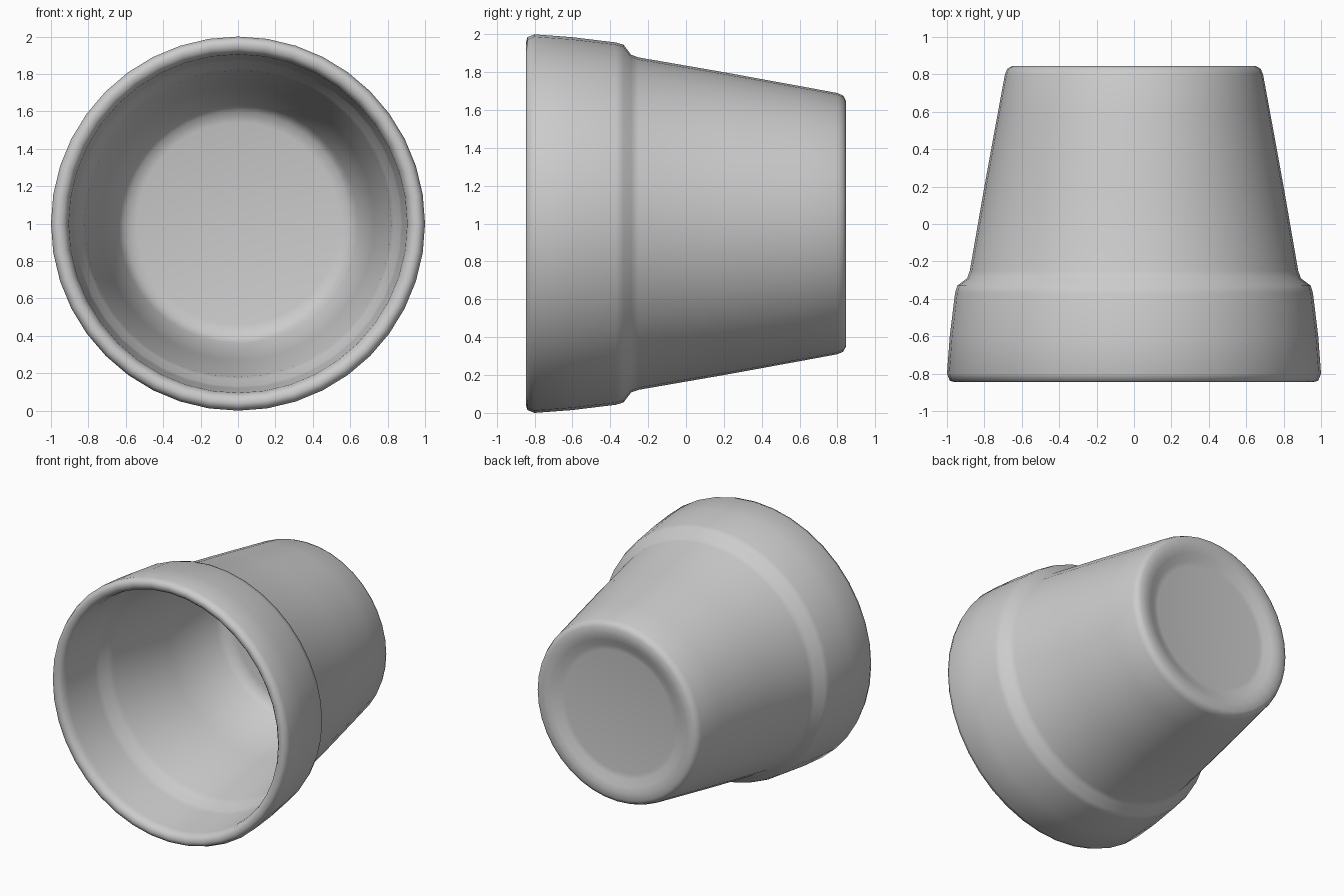
import bpy, bmesh, math

if "Cube" in bpy.data.objects:
    bpy.data.objects.remove(bpy.data.objects["Cube"])

SEGMENTS = 40

# Lathe profile (y along the axis, radius): inner floor -> inner wall -> rim -> outer wall -> base
profile = [
    (0.71, 0.0), (0.71, 0.54), (0.695, 0.60), (0.65, 0.64),        # inner floor
    (0.20, 0.73), (-0.34, 0.82), (-0.38, 0.835), (-0.44, 0.87),    # inner wall and step
    (-0.48, 0.88), (-0.78, 0.905), (-0.82, 0.915), (-0.84, 0.935), # inner collar
    (-0.845, 0.96), (-0.838, 0.985), (-0.80, 1.0),                 # rounded rim
    (-0.60, 0.985), (-0.37, 0.957), (-0.33, 0.945),                # outer collar
    (-0.29, 0.892), (-0.25, 0.878),                                # outer step
    (0.20, 0.80), (0.60, 0.727), (0.80, 0.69), (0.83, 0.677),      # tapered wall
    (0.845, 0.65), (0.845, 0.60), (0.835, 0.55),                   # base ring
    (0.81, 0.50), (0.805, 0.46), (0.805, 0.0),                     # recessed base
]

bm = bmesh.new()
rings = []
for y, r in profile:
    if r == 0:
        rings.append([bm.verts.new((0, y, 1))])
    else:
        rings.append([bm.verts.new((r * math.cos(a), y, 1 + r * math.sin(a)))
                      for a in (2 * math.pi * i / SEGMENTS for i in range(SEGMENTS))])

# Skin neighbouring rings, with fans at the two centres
for a, b in zip(rings, rings[1:]):
    for i in range(SEGMENTS):
        j = (i + 1) % SEGMENTS
        if len(a) == 1:
            bm.faces.new((a[0], b[i], b[j]))
        elif len(b) == 1:
            bm.faces.new((a[i], b[0], a[j]))
        else:
            bm.faces.new((a[i], b[i], b[j], a[j]))
bmesh.ops.recalc_face_normals(bm, faces=bm.faces[:])
for f in bm.faces:
    f.smooth = True

# Flower pot lying on its side, mouth towards the front
mesh = bpy.data.meshes.new("flower_pot")
bm.to_mesh(mesh)
bm.free()
pot = bpy.data.objects.new("flower_pot", mesh)
bpy.context.collection.objects.link(pot)
